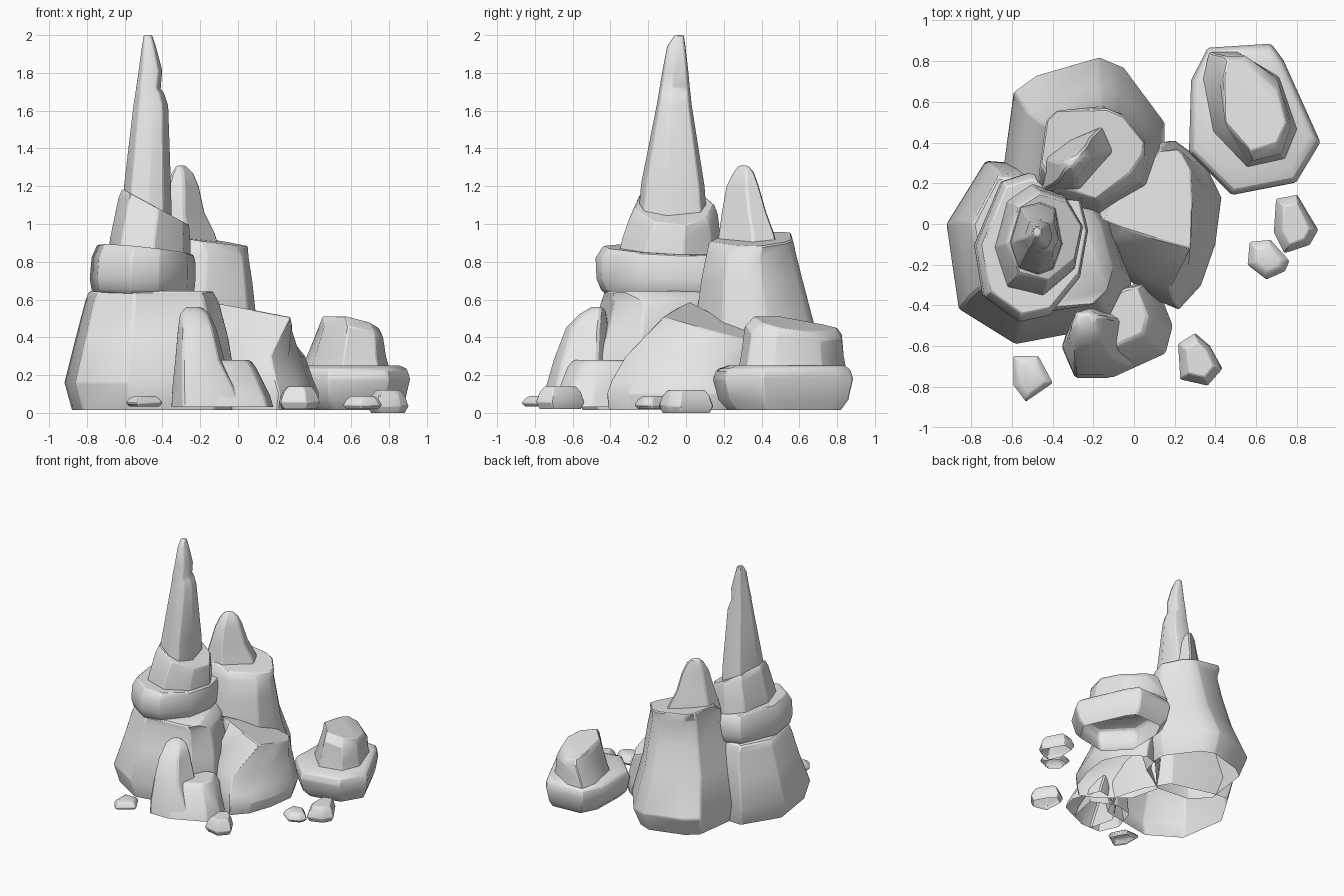
import bpy, bmesh

stone = bpy.data.materials.new("grey stone")
stone.diffuse_color = (0.8, 0.8, 0.8, 1)


def rock(name, outline, levels, bevel=0.01, top=None, plane=None):
    """Stack an outline through levels of (z, x0, x1, y0, y1[, slope_x, slope_y]); base is open.
    An optional top outline lies on the plane (z at origin, slope_x, slope_y)."""
    area = sum(a[0] * b[1] - b[0] * a[1] for a, b in zip(outline, outline[1:] + outline[:1]))
    step = 1 if area > 0 else -1
    pts = outline[::step]
    xs, ys = [p[0] for p in pts], [p[1] for p in pts]
    unit = [((x - min(xs)) / (max(xs) - min(xs)), (y - min(ys)) / (max(ys) - min(ys))) for x, y in pts]
    bm = bmesh.new()
    rings = []
    for z, x0, x1, y0, y1, *slope in levels:
        sx, sy = slope or (0, 0)
        rings.append([bm.verts.new((x0 + u * (x1 - x0), y0 + v * (y1 - y0),
                                    z + sx * (u - .5) * (x1 - x0) + sy * (v - .5) * (y1 - y0)))
                      for u, v in unit])
    if top:
        z, sx, sy = plane
        rings.append([bm.verts.new((x, y, z + sx * x + sy * y)) for x, y in top[::step]])
    n = len(unit)
    for lo, hi in zip(rings, rings[1:]):
        for i in range(n):
            j = (i + 1) % n
            bm.faces.new((lo[i], lo[j], hi[j], hi[i]))
    bm.faces.new(rings[-1])
    mesh = bpy.data.meshes.new(name)
    bm.to_mesh(mesh)
    bm.free()
    mesh.materials.append(stone)
    ob = bpy.data.objects.new(name, mesh)
    bpy.context.collection.objects.link(ob)
    # worn edges
    mod = ob.modifiers.new("worn edges", 'BEVEL')
    mod.width, mod.segments, mod.limit_method, mod.angle_limit = bevel, 1, 'ANGLE', 0.6
    bpy.ops.object.select_all(action='DESELECT')
    ob.select_set(True)
    bpy.context.view_layer.objects.active = ob
    bpy.ops.object.shade_smooth_by_angle(angle=0.7)
    return ob


# tall stack: broad base, slab, collar and spire
rock("stack_base",
     [(-.92, 0), (-.73, .31), (-.6, .3), (-.22, .2), (-.1, 0), (-.02, -.29), (-.12, -.5), (-.59, -.59), (-.86, -.42)],
     [(.015, -.88, -.03, -.55, .28), (.16, -.92, -.01, -.59, .31),
      (.4, -.86, -.05, -.5, .28), (.59, -.81, -.1, -.45, .25)], .01,
     [(-.79, 0), (-.67, .23), (-.56, .22), (-.28, .12), (-.22, -.06), (-.13, -.33), (-.2, -.4), (-.55, -.43),
      (-.74, -.31)], (.645, 0, 0))
slab = [(-.78, -.1), (-.65, .2), (-.52, .24), (-.28, .17), (-.23, -.03), (-.27, -.25), (-.42, -.43), (-.57, -.46), (-.74, -.34)]
rock("stack_slab", slab,
     [(.625, -.75, -.25, -.42, .21), (.65, -.775, -.23, -.45, .235), (.71, -.785, -.225, -.475, .25),
      (.81, -.775, -.225, -.48, .25, -.05, -.02), (.865, -.745, -.235, -.44, .22, -.1, -.04)], .006)
collar = [(-.68, -.1), (-.62, .12), (-.5, .2), (-.35, .15), (-.26, 0), (-.3, -.2), (-.45, -.33), (-.62, -.29)]
rock("stack_collar", collar,
     [(.82, -.69, -.25, -.36, .2), (.92, -.675, -.25, -.34, .185, -.1, 0),
      (1.04, -.635, -.255, -.3, .17, -.5, 0), (1.09, -.615, -.258, -.275, .15, -.54, 0)], .006)
spire = [(-.6, -.1), (-.55, .08), (-.46, .1), (-.39, .07), (-.36, -.1), (-.4, -.22), (-.47, -.25), (-.56, -.22)]
rock("spire", spire,
     [(.98, -.62, -.35, -.26, .115), (1.2, -.605, -.355, -.24, .098), (1.63, -.555, -.37, -.155, .03),
      (1.69, -.545, -.39, -.145, .024), (1.72, -.541, -.41, -.14, .02), (1.81, -.528, -.4, -.125, .012),
      (1.94, -.51, -.435, -.1, -.003), (2.0, -.5, -.455, -.06, -.012)], .005)

# rear stack and its leaning peak
rock("rear_base",
     [(-.65, .2), (-.59, .65), (-.48, .73), (-.17, .82), (-.05, .77), (.15, .5), (.15, .38), (.1, .2), (-.18, .02), (-.5, .05)],
     [(.015, -.6, .1, .06, .75), (.17, -.65, .15, .02, .82), (.47, -.57, .1, .05, .68),
      (.7, -.51, .075, .08, .62), (.86, -.47, .055, .11, .58, -.13, .02)], .008,
     [(-.46, .3), (-.43, .51), (-.38, .56), (-.13, .565), (-.05, .53), (.055, .4), (.04, .34), (-.02, .25),
      (-.19, .12), (-.4, .2)], (.875, -.15, .04))
rock("rear_peak",
     [(-.43, .2), (-.43, .35), (-.3, .44), (-.15, .5), (-.1, .38), (-.26, .2)],
     [(.86, -.45, -.09, .16, .49), (.95, -.43, -.12, .175, .47), (1.06, -.4, -.175, .19, .43),
      (1.2, -.37, -.205, .215, .39), (1.27, -.35, -.235, .25, .365), (1.31, -.325, -.275, .28, .335)])

# right boulder with a slanted top
rock("right_boulder",
     [(-.2, .06), (.08, .37), (.2, .41), (.35, .3), (.43, .13), (.4, -.1), (.33, -.3), (.22, -.42), (.08, -.36), (-.14, -.18)],
     [(.015, -.19, .41, -.41, .38), (.1, -.2, .43, -.42, .41), (.17, -.2, .4, -.395, .41),
      (.3, -.19, .355, -.32, .405)], .006,
     [(-.16, .02), (0, .2), (.12, .36), (.22, .37), (.275, .27), (.285, .12), (.285, 0), (.28, -.12),
      (.1, -.07), (-.06, -.02)], (.55, -.27, -.28))

# front outcrop: peak and low shelf
rock("front_peak",
     [(-.36, -.6), (-.3, -.75), (-.15, -.75), (-.02, -.69), (.02, -.45), (-.15, -.36), (-.3, -.4)],
     [(.03, -.355, .06, -.755, -.36), (.14, -.35, .01, -.74, -.38), (.28, -.335, -.07, -.7, -.4),
      (.45, -.32, -.115, -.635, -.41), (.525, -.31, -.15, -.56, -.42), (.56, -.28, -.19, -.5, -.44)])
rock("front_shelf",
     [(-.25, -.55), (-.2, -.74), (-.1, -.74), (.15, -.63), (.185, -.5), (.1, -.29), (.02, -.3), (-.15, -.4)],
     [(.03, -.25, .19, -.75, -.28), (.08, -.25, .175, -.735, -.28),
      (.24, -.24, .095, -.65, -.3), (.28, -.22, .065, -.61, -.31)])

# detached rock: rim and crown
rock("side_rim",
     [(.27, .35), (.28, .7), (.36, .86), (.67, .88), (.73, .8), (.91, .4), (.79, .2), (.48, .14)],
     [(.015, .34, .86, .22, .82), (.07, .29, .89, .17, .86), (.18, .27, .915, .14, .885),
      (.23, .285, .9, .16, .87), (.25, .33, .86, .22, .84)])
rock("side_crown",
     [(.33, .7), (.36, .83), (.5, .83), (.71, .71), (.8, .46), (.74, .32), (.55, .28), (.38, .45)],
     [(.247, .34, .8, .28, .845), (.3, .365, .785, .29, .835), (.42, .42, .77, .31, .825, -.2, -.14)], .006,
     [(.44, .72), (.46, .8), (.54, .8), (.7, .66), (.745, .5), (.7, .4), (.57, .36), (.445, .5)],
     (.695, -.2, -.19))

# pebbles
pebbles = [
    ([(-.59, -.65), (-.47, -.65), (-.4, -.78), (-.53, -.87), (-.59, -.79)], .035, .09),
    ([(.22, -.59), (.3, -.54), (.37, -.6), (.43, -.71), (.36, -.79), (.23, -.76)], .02, .14),
    ([(.57, -.09), (.67, -.08), (.76, -.18), (.74, -.23), (.65, -.27), (.56, -.2)], .02, .09),
    ([(.7, .12), (.8, .14), (.9, -.03), (.86, -.1), (.74, -.14), (.69, -.04)], 0, .12)]
for k, (line, z0, z1) in enumerate(pebbles):
    xs, ys = [p[0] for p in line], [p[1] for p in line]

    def box(m):
        return min(xs) + m, max(xs) - m, min(ys) + m, max(ys) - m
    h = z1 - z0
    rock(f"pebble_{k + 1}", line,
         [(z0, *box(.015)), (z0 + .3 * h, *box(-.005)), (z0 + .75 * h, *box(.015)), (z1, *box(.04))], .005)
